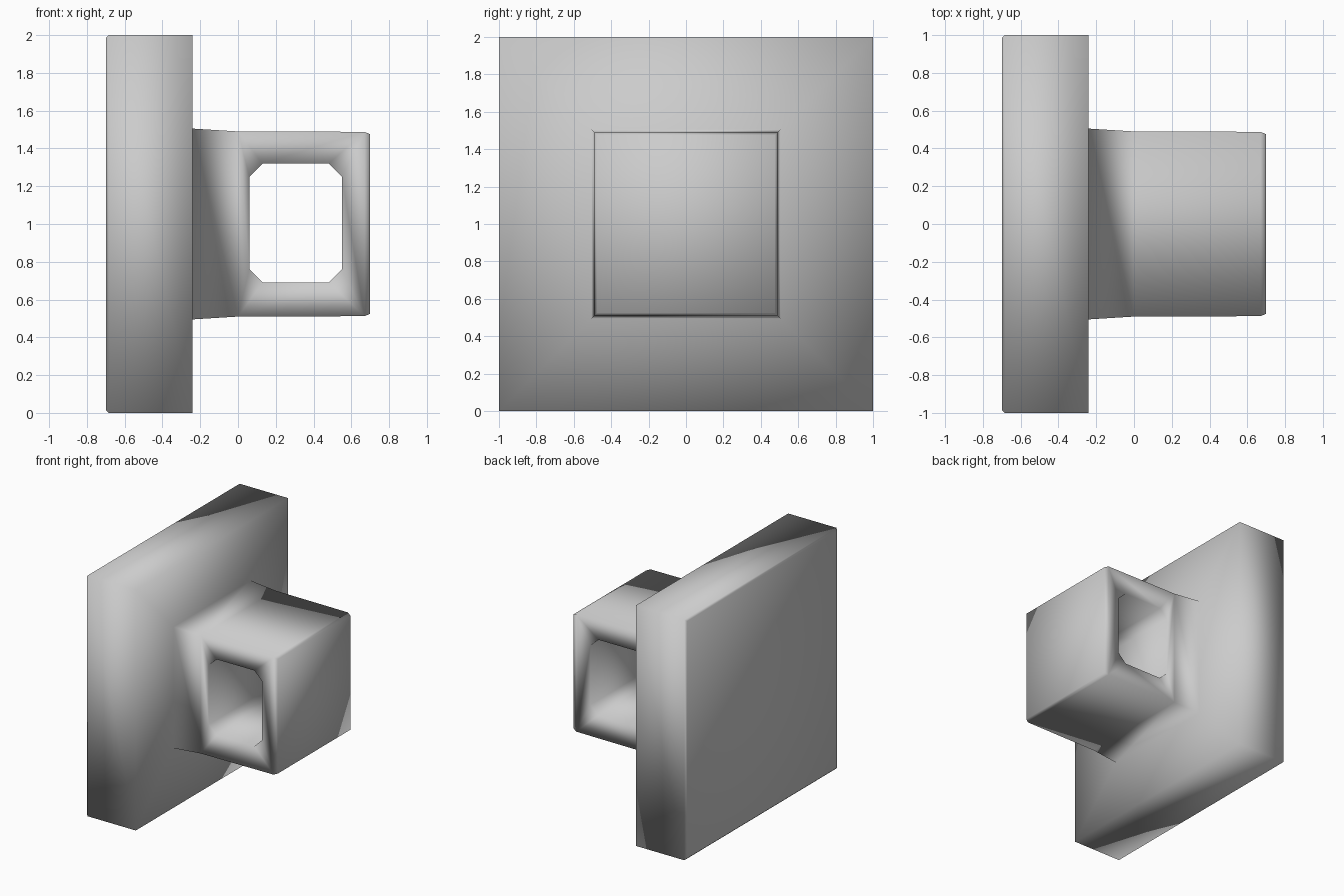
import bpy
import bmesh

if "Cube" in bpy.data.objects:
    bpy.data.objects.remove(bpy.data.objects["Cube"])

bm = bmesh.new()
CORNERS = [(-1, -1), (1, -1), (1, 1), (-1, 1)]

# Square sections along x: (x, half size) - plate, step in, then block
sections = [(-0.70, 0.985), (-0.685, 1.0), (-0.24, 1.0), (-0.24, 0.505),
            (0.0, 0.49), (0.67, 0.488), (0.70, 0.475)]
rings = [[bm.verts.new((x, y * h, 1 + z * h)) for y, z in CORNERS]
         for x, h in sections]
HOLE_BAND = 4  # span between sections that carries the opening

# Plate and block walls, leaving the two block sides open
for i in range(len(rings) - 1):
    a, b = rings[i], rings[i + 1]
    for k in range(4):
        if i == HOLE_BAND and k in (1, 3):
            continue
        n = (k + 1) % 4
        bm.faces.new((a[k], a[n], b[n], b[k]))
bm.faces.new(rings[0])
bm.faces.new(rings[-1])

# Chamfered opening through the block
x0, x1, z0, z1, c = 0.06, 0.55, 0.69, 1.32, 0.07
outline = [(x0, z0 + c), (x0 + c, z0), (x1 - c, z0), (x1, z0 + c),
           (x1, z1 - c), (x1 - c, z1), (x0 + c, z1), (x0, z1 - c)]


def side_frame(y, low, high):
    """Fill one block side around the opening and return its rim."""
    a, b = rings[HOLE_BAND], rings[HOLE_BAND + 1]
    outer = [a[low], b[low], b[high], a[high]]
    rim = [bm.verts.new((x, y, z)) for x, z in outline]
    for i in range(4):
        bm.faces.new((outer[i], rim[2 * i], rim[2 * i + 1]))
        bm.faces.new((outer[i], rim[2 * i + 1],
                      rim[(2 * i + 2) % 8], outer[(i + 1) % 4]))
    return rim


front_rim = side_frame(-0.47, 0, 3)
back_rim = side_frame(0.47, 1, 2)

# Tunnel walls
for i in range(8):
    n = (i + 1) % 8
    bm.faces.new((front_rim[i], front_rim[n], back_rim[n], back_rim[i]))

bmesh.ops.recalc_face_normals(bm, faces=bm.faces)
for f in bm.faces:
    f.smooth = True

mesh = bpy.data.meshes.new("wall_plate_with_loop")
bm.to_mesh(mesh)
bm.free()
obj = bpy.data.objects.new("wall_plate_with_loop", mesh)
bpy.context.collection.objects.link(obj)
